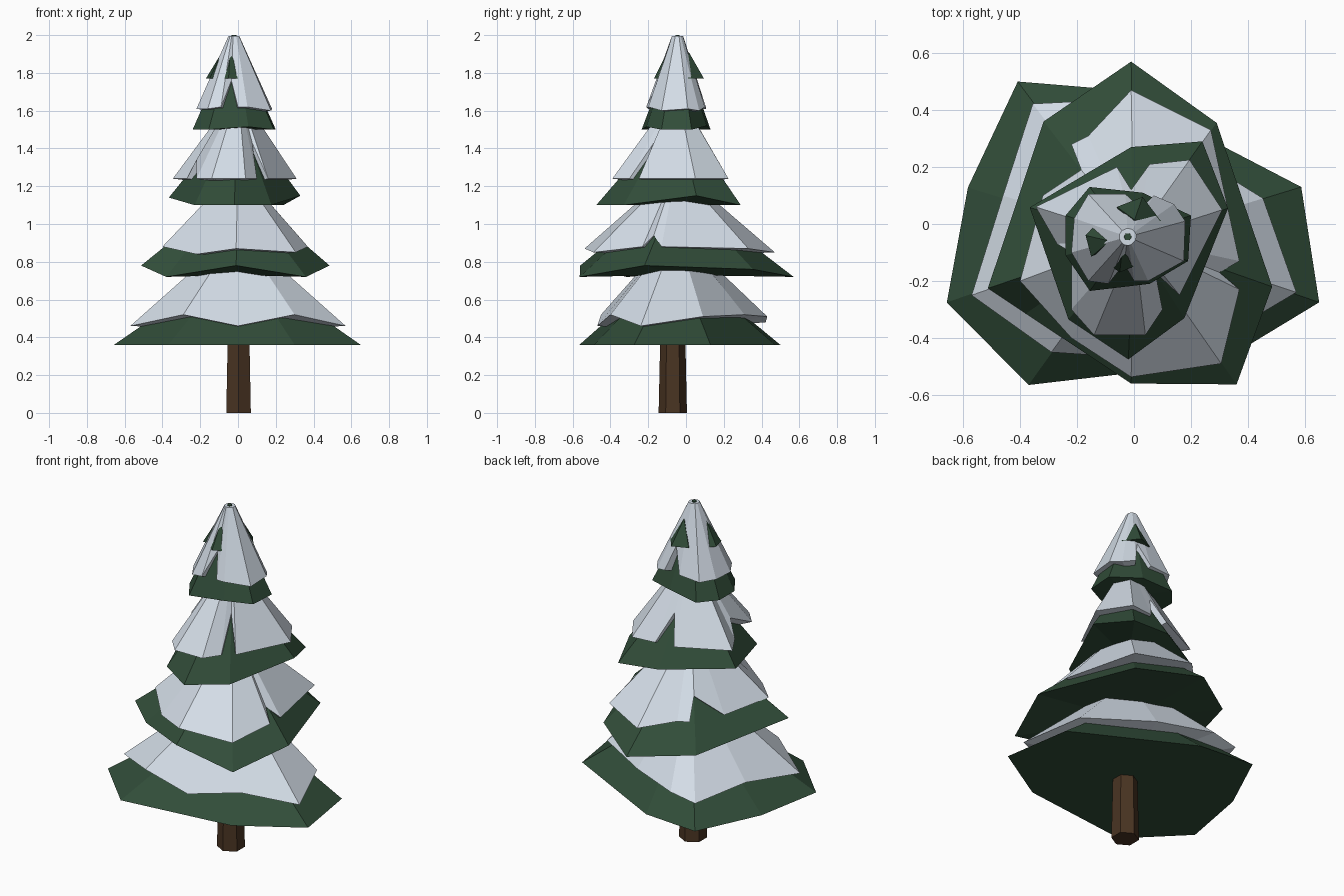
import bpy, math


def material(name, rgb):
    m = bpy.data.materials.new(name)
    m.diffuse_color = (*rgb, 1)
    return m


GREEN = material("pine green", (0.031, 0.074, 0.041))
SNOW = material("snow white", (0.68, 0.75, 0.83))
BROWN = material("bark brown", (0.067, 0.034, 0.016))


def add_mesh(name, verts, faces, mat):
    me = bpy.data.meshes.new(name)
    me.from_pydata(verts, [], faces)
    me.materials.append(mat)
    ob = bpy.data.objects.new(name, me)
    bpy.context.collection.objects.link(ob)
    return ob


def cone(name, rim, centre, top_z, top_r, under_z, mat):
    """Irregular cone: uneven rim, small flat top, underside fanned to one point."""
    cx, cy = centre
    rim = sorted(rim, key=lambda p: math.atan2(p[1] - cy, p[0] - cx))
    n = len(rim)
    top = []
    for x, y, z in rim:
        a = math.atan2(y - cy, x - cx)
        top.append((cx + top_r * math.cos(a), cy + top_r * math.sin(a), top_z))
    verts = rim + top + [(cx, cy, under_z)]
    faces = [tuple(range(n, 2 * n))]
    for i in range(n):
        j = (i + 1) % n
        faces += [(i, j, n + j, n + i), (j, i, 2 * n)]
    return add_mesh(name, verts, faces, mat)


def ngon(cx, cy, z, r, n, start):
    return [(cx + r * math.cos(start + i * math.tau / n),
             cy + r * math.sin(start + i * math.tau / n), z) for i in range(n)]


# Trunk: tapered hexagonal post
verts = ngon(0.003, -0.07, 0, 0.075, 6, math.pi / 2) + ngon(0.003, -0.07, 0.5, 0.064, 6, math.pi / 2)
add_mesh("trunk", verts,
         [tuple(range(5, -1, -1)), tuple(range(6, 12))] +
         [(i, (i + 1) % 6, (i + 1) % 6 + 6, i + 6) for i in range(6)], BROWN)

MID = (0.0, -0.05)
TIP = (-0.022, -0.045)

# Bottom tier
cone("bottom_branches",
     [(x, y, 0.36) for x, y in [(-.657, -.275), (-.583, .128), (-.408, .5), (-.07, .472),
                                (.587, .13), (.65, -.275), (.3, -.487), (-.37, -.565)]],
     MID, 0.8, 0.02, 0.36, GREEN)
cone("bottom_snow",
     [(-.57, -.25, .46), (-.46, .1, .51), (-.355, .422, .48), (-.2, .43, .51), (.1, .31, .52),
      (.453, .09, .51), (.57, -.24, .46), (.3, -.4, .52), (0, -.47, .46), (-.29, -.45, .52)],
     MID, 0.95, 0.02, 0.44, SNOW)

# Lower middle tier
cone("lower_middle_branches",
     [(-.01, .57, .72), (.29, .355, .76), (.485, -.22, .78), (.36, -.563, .72),
      (-.01, -.56, .78), (-.38, -.315, .72), (-.513, -.226, .78), (-.317, .36, .73)],
     MID, 1.18, 0.02, 0.73, GREEN)
cone("lower_middle_snow",
     [(-.4, -.2, .88), (-.32, .1, .87), (-.22, .28, .87), (-.185, .19, .98), (-.16, .31, .87),
      (-.01, .47, .85), (.27, .33, .87), (.37, -.13, .88), (.3, -.17, .94), (.37, -.23, .88),
      (.306, -.49, .85), (-.01, -.537, .87), (-.22, -.4, .84)],
     MID, 1.28, 0.02, 0.83, SNOW)

# Upper middle tier
cone("upper_middle_branches",
     [(-.01, .27, 1.12), (.24, .29, 1.1), (.33, .055, 1.15), (.177, -.33, 1.1),
      (-.02, -.475, 1.1), (-.23, -.335, 1.1), (-.366, .058, 1.14)],
     MID, 1.57, 0.02, 1.1, GREEN)
cone("upper_middle_snow",
     [(-.345, .06, 1.24), (-.06, .2, 1.24), (-.01, .12, 1.4), (.055, .21, 1.24),
      (.195, .225, 1.24), (.31, .05, 1.24), (.16, -.25, 1.24), (.075, -.17, 1.43),
      (.1, -.3, 1.24), (.04, -.39, 1.24), (-.14, -.39, 1.24), (-.22, -.3, 1.24),
      (-.22, -.1, 1.34), (-.27, -.07, 1.24)],
     MID, 1.68, 0.02, 1.2, SNOW)

# Top tier
cone("top_branches",
     [(-.156, .13, 1.5), (.03, .11, 1.52), (.2, .03, 1.5), (.19, -.13, 1.5),
      (.055, -.21, 1.515), (-.155, -.235, 1.5), (-.24, -.11, 1.5), (-.24, .03, 1.5)],
     TIP, 1.98, 0.008, 1.5, GREEN)
cone("top_snow",
     [(-.22, -.1, 1.61), (-.21, .02, 1.61), (-.16, .105, 1.61), (-.03, .105, 1.62),
      (.025, .055, 1.76), (.07, .1, 1.62), (.14, .07, 1.6), (.18, .01, 1.61),
      (.175, -.13, 1.6), (.05, -.2, 1.62), (0, -.2, 1.62), (-.035, -.14, 1.76),
      (-.09, -.21, 1.62), (-.16, -.2, 1.61)],
     TIP, 1.995, 0.03, 1.58, SNOW)

# Sprigs poking out of the top snow: three base points and a tip
SPRIGS = {
    "back_sprig": [(-.06, .06), (.03, .095), (.095, .01), (.002, .015)],
    "front_sprig": [(-.105, -.13), (-.05, -.17), (.02, -.14), (-.042, -.1)],
    "left_sprig": [(-.15, -.115), (-.17, -.04), (-.10, .03), (-.085, -.06)],
}
for name, (a, b, c, tip) in SPRIGS.items():
    base = [(*p, 1.77) for p in (a, b, c)] + [(*TIP, 1.77)]
    add_mesh(name, base + [(*tip, 1.91)],
             [(0, 1, 4), (1, 2, 4), (2, 3, 4), (3, 0, 4), (3, 2, 1, 0)], GREEN)

# Bare leader at the very top
cone("treetop", ngon(*TIP, 1.98, 0.016, 6, 0), TIP, 2.0, 0.013, 1.97, GREEN)

# Consistent outward faces
import bmesh
for ob in bpy.context.collection.objects:
    bm = bmesh.new()
    bm.from_mesh(ob.data)
    bmesh.ops.recalc_face_normals(bm, faces=bm.faces)
    bm.to_mesh(ob.data)
    bm.free()
